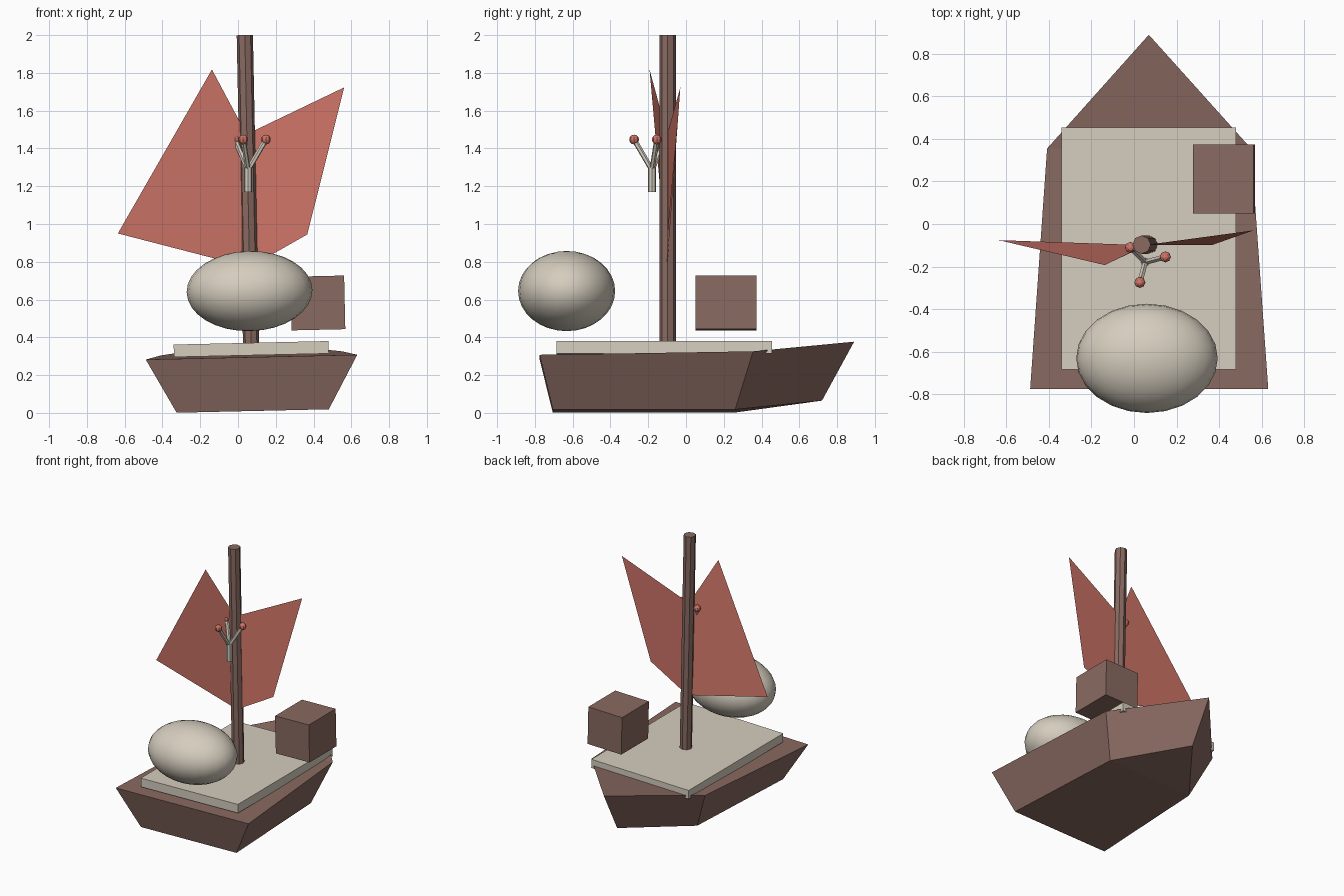
import bpy, bmesh, math
from mathutils import Vector, Matrix

if "Cube" in bpy.data.objects:
    bpy.data.objects.remove(bpy.data.objects["Cube"])

def material(name, rgb):
    m = bpy.data.materials.new(name)
    m.diffuse_color = (*rgb, 1)
    m.use_nodes = True
    m.node_tree.nodes["Principled BSDF"].inputs["Base Color"].default_value = m.diffuse_color
    return m

BROWN = material("brown wood", (0.25, 0.144, 0.12))
CREAM = material("cream", (0.665, 0.61, 0.515))
RED = material("faded red", (0.63, 0.181, 0.138))

# the whole boat leans slightly to its left
LEAN = Matrix.Rotation(math.radians(-1.3), 4, 'Y')
BOAT = Matrix.Translation((0.078, 0, 0.01)) @ LEAN

def finish(name, bm, mat, matrix=Matrix(), smooth=False):
    bm.transform(matrix)
    bmesh.ops.recalc_face_normals(bm, faces=bm.faces)
    me = bpy.data.meshes.new(name)
    bm.to_mesh(me)
    bm.free()
    me.materials.append(mat)
    for p in me.polygons:
        p.use_smooth = smooth
    ob = bpy.data.objects.new(name, me)
    bpy.context.collection.objects.link(ob)
    return ob

def box(name, centre, size, mat):
    bm = bmesh.new()
    bmesh.ops.create_cube(bm, size=1)
    finish(name, bm, mat, Matrix.Translation(centre) @ LEAN @ Matrix.Diagonal((*size, 1)))

def rod(name, a, b, r, mat, sides=8):
    a, b = Vector(a), Vector(b)
    d = b - a
    bm = bmesh.new()
    bmesh.ops.create_cone(bm, cap_ends=True, segments=sides, radius1=r, radius2=r, depth=d.length)
    finish(name, bm, mat, Matrix.Translation((a + b) / 2) @ d.to_track_quat('Z', 'Y').to_matrix().to_4x4())

def ball(name, centre, radii, mat, seg, rings, smooth):
    bm = bmesh.new()
    bmesh.ops.create_uvsphere(bm, u_segments=seg, v_segments=rings, radius=1)
    finish(name, bm, mat, Matrix.Translation(centre) @ LEAN @ Matrix.Diagonal((*radii, 1)), smooth)

# hull: two five-sided rings (stern, shoulders, bow tip) joined by side faces
def ring(stern, shoulder, tip):
    (sx, sy, sz), (hx, hy, hz), (ty, tz) = stern, shoulder, tip
    return [(-sx, sy, sz), (sx, sy, sz), (hx, hy, hz), (0, ty, tz), (-hx, hy, hz)]

bm = bmesh.new()
low = [bm.verts.new(p) for p in ring((0.403, -0.705, 0), (0.355, 0.26, 0), (0.72, 0.055))]
top = [bm.verts.new(p) for p in ring((0.56, -0.775, 0.285), (0.48, 0.355, 0.305), (0.89, 0.367))]
for i in range(5):
    j = (i + 1) % 5
    bm.faces.new((low[i], low[j], top[j], top[i]))
for r in (low, top):
    bm.faces.new((r[0], r[1], r[2], r[4]))
    bm.faces.new((r[2], r[3], r[4]))
finish("hull", bm, BROWN, BOAT)

# deck, crate and mast
box("deck", (0.07, -0.115, 0.338), (0.82, 1.14, 0.066), CREAM)
box("crate", (0.423, 0.212, 0.582), (0.284, 0.324, 0.284), BROWN)
rod("mast", (0.07, -0.097, 0.33), (0.036, -0.097, 2.0), 0.043, BROWN)

# rounded bundle at the stern
ball("bundle", (0.061, -0.632, 0.645), (0.333, 0.257, 0.212), CREAM, 24, 16, True)

# sails share one inner edge inside the mast
inner_top, inner_low = (0.045, -0.1, 1.475), (0.06, -0.1, 0.77)
for name, upper, lower in (
        ("left_sail", (-0.138, -0.193, 1.818), (-0.636, -0.076, 0.95)),
        ("right_sail", (0.562, -0.03, 1.723), (0.367, -0.099, 0.945))):
    bm = bmesh.new()
    bm.faces.new([bm.verts.new(p) for p in (inner_low, lower, upper, inner_top)])
    finish(name, bm, RED)

# small three-armed branch with a bud on each arm
sx, sy = 0.053, -0.18
rod("branch_stem", (sx, sy, 1.17), (sx, sy, 1.30), 0.022, CREAM)
for i, deg in enumerate((15, 135, 255)):
    a = math.radians(deg)
    end = (sx + 0.098 * math.cos(a), sy + 0.098 * math.sin(a), 1.447)
    rod(f"branch_arm_{i+1}", (sx, sy, 1.285), end, 0.014, CREAM, 6)
    ball(f"branch_bud_{i+1}", end, (0.026,) * 3, RED, 8, 6, False)
